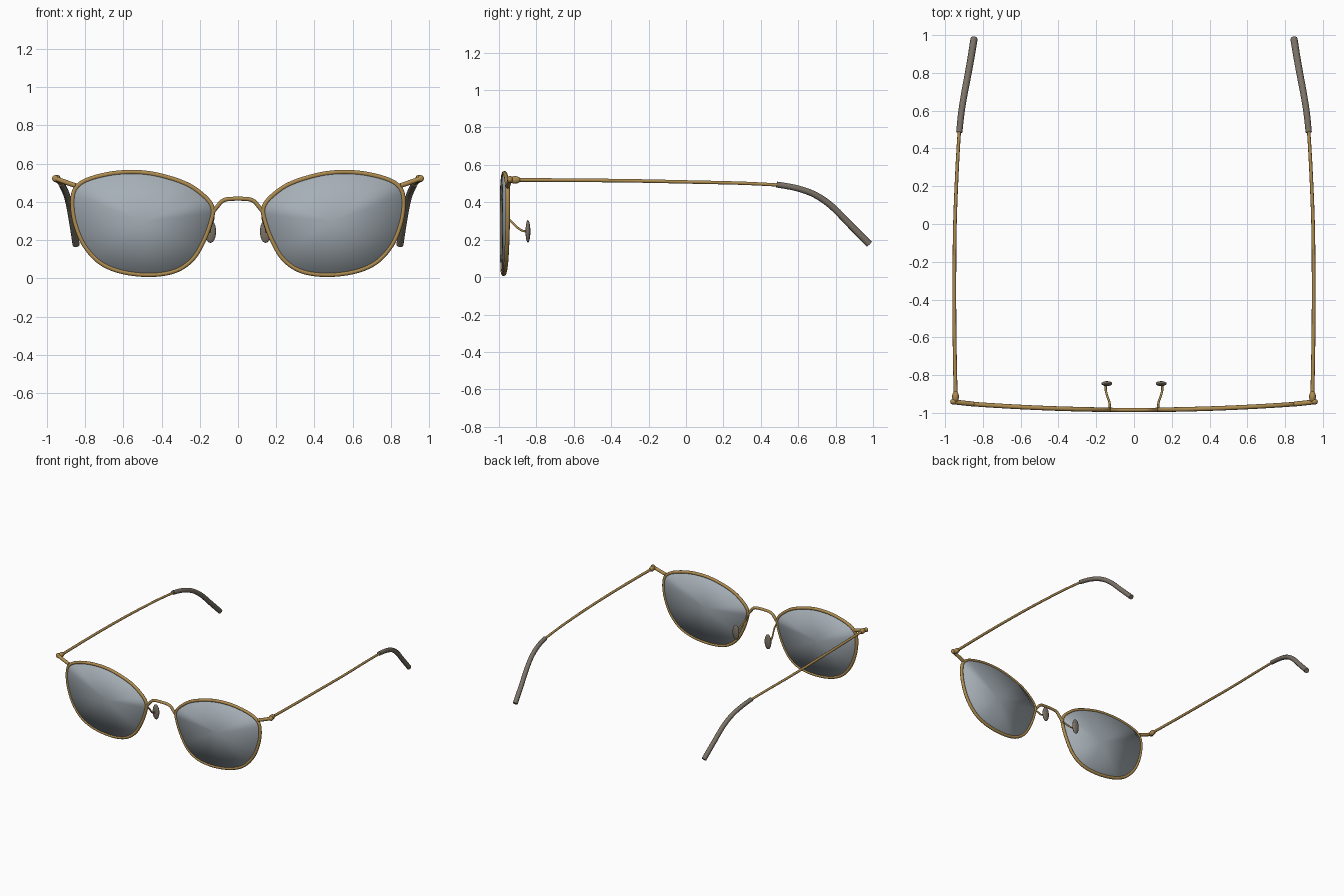
import bpy, bmesh, math
from mathutils import Vector

if "Cube" in bpy.data.objects:
    bpy.data.objects.remove(bpy.data.objects["Cube"])


def material(name, rgb):
    m = bpy.data.materials.new(name)
    m.diffuse_color = (*rgb, 1)
    m.use_nodes = True
    m.node_tree.nodes["Principled BSDF"].inputs["Base Color"].default_value = m.diffuse_color
    return m


GOLD = material("gold metal", (0.42, 0.26, 0.08))
GREY = material("grey brown plastic", (0.20, 0.17, 0.135))
GLASS = material("grey glass", (0.38, 0.43, 0.47))


def smooth_path(pts, closed=False, steps=6):
    """Catmull-Rom interpolation through the given points."""
    p = [Vector(q) for q in pts]
    n = len(p)
    get = (lambda i: p[i % n]) if closed else (lambda i: p[max(0, min(n - 1, i))])
    out = []
    for i in range(n if closed else n - 1):
        a, b, c, d = get(i - 1), get(i), get(i + 1), get(i + 2)
        for k in range(steps):
            t = k / steps
            out.append(0.5 * (2 * b + (c - a) * t + (2 * a - 5 * b + 4 * c - d) * t**2
                              + (3 * b - a - 3 * c + d) * t**3))
    if not closed:
        out.append(p[-1])
    return out


def add_mesh(name, mesh, mat):
    mesh.materials.clear()
    mesh.materials.append(mat)
    ob = bpy.data.objects.new(name, mesh)
    bpy.context.collection.objects.link(ob)
    return ob


def tube(name, path, radius, mat, closed=False, taper=1.0):
    """Round wire along a path; taper scales the radius at its end."""
    cu = bpy.data.curves.new(name, 'CURVE')
    cu.dimensions = '3D'
    cu.bevel_depth = radius
    cu.bevel_resolution = 3
    cu.use_fill_caps = True
    sp = cu.splines.new('POLY')
    sp.points.add(len(path) - 1)
    for i, v in enumerate(path):
        sp.points[i].co = (*v, 1)
        sp.points[i].radius = 1 + (taper - 1) * i / (len(path) - 1)
    sp.use_cyclic_u = closed
    tmp = bpy.data.objects.new(name + "_path", cu)
    bpy.context.collection.objects.link(tmp)
    deps = bpy.context.evaluated_depsgraph_get()
    mesh = bpy.data.meshes.new_from_object(tmp.evaluated_get(deps))
    bpy.data.objects.remove(tmp)
    ob = add_mesh(name, mesh, mat)
    bpy.context.view_layer.objects.active = ob
    ob.select_set(True)
    bpy.ops.object.shade_smooth_by_angle(angle=math.radians(50))
    ob.select_set(False)


def ellipsoid(name, loc, size, mat):
    bm = bmesh.new()
    bmesh.ops.create_uvsphere(bm, u_segments=20, v_segments=12, radius=1)
    for v in bm.verts:
        v.co = Vector([c * s for c, s in zip(v.co, size)]) + Vector(loc)
    for f in bm.faces:
        f.smooth = True
    mesh = bpy.data.meshes.new(name)
    bm.to_mesh(mesh)
    bm.free()
    add_mesh(name, mesh, mat)


def front_y(x):
    """Gentle wrap of the frame front."""
    return -0.984 + 0.042 * x * x


def lens(name, outline, centre):
    bm = bmesh.new()
    rings, t = [], 0.007
    for off in (-t, t):
        ring = [bm.verts.new((p.x, p.y + off, p.z)) for p in outline]
        mid = bm.verts.new(centre + Vector((0, off, 0)))
        for i in range(len(ring)):
            bm.faces.new((ring[i - 1], ring[i], mid))
        rings.append(ring)
    f, b = rings
    for i in range(len(f)):
        bm.faces.new((f[i - 1], f[i], b[i], b[i - 1]))
    bmesh.ops.recalc_face_normals(bm, faces=bm.faces)
    for face in bm.faces:
        face.smooth = True
    mesh = bpy.data.meshes.new(name)
    bm.to_mesh(mesh)
    bm.free()
    add_mesh(name, mesh, GLASS)


# Rim outline as (x, z)
RIM = [(0.455, 0.548), (0.62, 0.553), (0.77, 0.522), (0.846, 0.475), (0.866, 0.40),
       (0.852, 0.29), (0.805, 0.175), (0.722, 0.083), (0.607, 0.034), (0.46, 0.018),
       (0.33, 0.038), (0.238, 0.10), (0.178, 0.20), (0.14, 0.305), (0.134, 0.37),
       (0.178, 0.43), (0.28, 0.498)]

for s, side in ((-1, "left"), (1, "right")):
    def mirror(pts):
        return [(s * x, y, z) for x, y, z in pts]

    # Rim and lens
    outline = smooth_path(mirror([(x, front_y(x), z) for x, z in RIM]), closed=True, steps=5)
    tube(side + "_rim", outline, 0.012, GOLD, closed=True)
    lens(side + "_lens", outline, Vector((s * 0.5, front_y(0.5), 0.30)))

    # End piece and hinge
    tube(side + "_end_piece", mirror([(0.85, -0.953, 0.485), (0.90, -0.948, 0.502),
                                      (0.955, -0.942, 0.522)]), 0.013, GOLD)
    ellipsoid(side + "_hinge_knob", (s * 0.956, -0.941, 0.522), (0.017, 0.015, 0.018), GOLD)
    ellipsoid(side + "_hinge_barrel", (s * 0.945, -0.915, 0.52), (0.018, 0.032, 0.02), GOLD)

    # Temple arm and plastic ear tip
    tube(side + "_temple", smooth_path(mirror([
        (0.944, -0.93, 0.52), (0.95, -0.60, 0.518), (0.951, -0.30, 0.515),
        (0.948, 0.0, 0.509), (0.936, 0.30, 0.502), (0.923, 0.52, 0.491)])), 0.0105, GOLD, taper=0.85)
    tube(side + "_ear_tip", smooth_path(mirror([
        (0.925, 0.485, 0.495), (0.914, 0.59, 0.476), (0.898, 0.69, 0.44),
        (0.881, 0.78, 0.378), (0.863, 0.88, 0.277), (0.847, 0.98, 0.176)])), 0.0165, GREY, taper=1.15)

    # Nose pad and its wire
    tube(side + "_pad_wire", smooth_path(mirror([
        (0.128, -0.975, 0.335), (0.13, -0.945, 0.308), (0.145, -0.90, 0.264),
        (0.15, -0.87, 0.247), (0.146, -0.845, 0.245)])), 0.006, GOLD)
    ellipsoid(side + "_nose_pad", (s * 0.144, -0.845, 0.245), (0.029, 0.013, 0.06), GREY)

# Bridge
half = [(0.132, -0.983, 0.345), (0.108, -0.984, 0.376), (0.082, -0.984, 0.404), (0.045, -0.984, 0.415)]
tube("bridge", smooth_path([(-x, y, z) for x, y, z in half] + half[::-1]), 0.011, GOLD)
